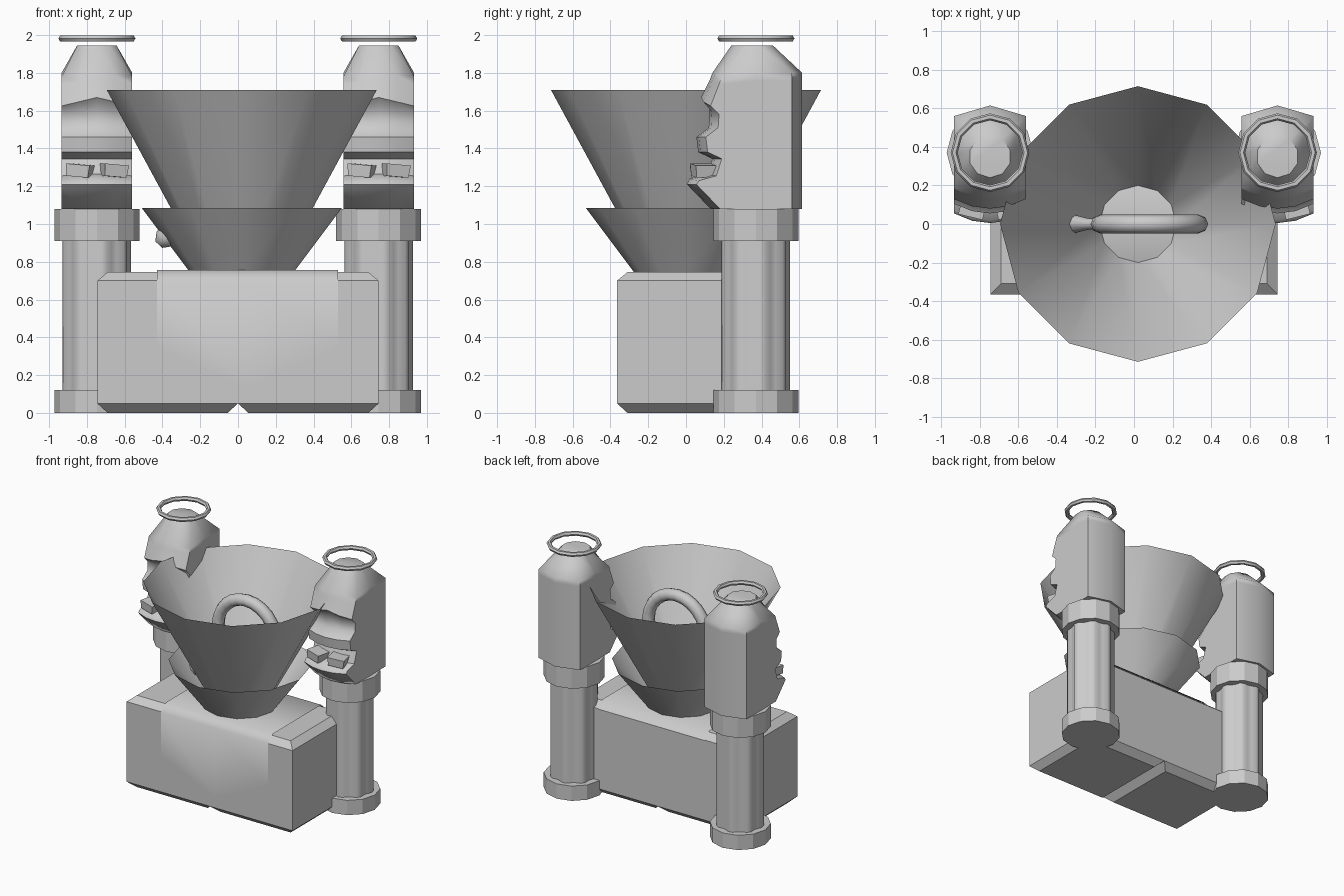
import bpy, bmesh
from math import sin, cos, pi, radians
from mathutils import Vector

if "Cube" in bpy.data.objects:
    bpy.data.objects.remove(bpy.data.objects["Cube"])

stone = bpy.data.materials.new("stone_grey")
stone.use_nodes = True
stone.diffuse_color = (0.6, 0.6, 0.6, 1)
stone.node_tree.nodes["Principled BSDF"].inputs["Base Color"].default_value = (0.6, 0.6, 0.6, 1)


def finish(ob, name, smooth):
    ob.name = name
    ob.data.materials.clear()
    ob.data.materials.append(stone)
    bpy.ops.object.select_all(action="DESELECT")
    ob.select_set(True)
    bpy.context.view_layer.objects.active = ob
    if smooth:
        bpy.ops.object.shade_smooth_by_angle(angle=radians(smooth))
    return ob


def loft(name, rings, loc=(0, 0, 0), caps=True, smooth=0, closed=True):
    """Skin a stack of point rings."""
    bm = bmesh.new()
    rows = [[bm.verts.new(p) for p in ring] for ring in rings]
    n = len(rows[0])
    for a, b in zip(rows, rows[1:]):
        for i in range(n if closed else n - 1):
            j = (i + 1) % n
            bm.faces.new((a[i], a[j], b[j], b[i]))
    if caps:
        bm.faces.new(rows[0][::-1])
        bm.faces.new(rows[-1])
    bmesh.ops.recalc_face_normals(bm, faces=bm.faces)
    mesh = bpy.data.meshes.new(name)
    bm.to_mesh(mesh)
    bm.free()
    ob = bpy.data.objects.new(name, mesh)
    ob.location = loc
    bpy.context.collection.objects.link(ob)
    return finish(ob, name, smooth)


def circle(r, z, n=12):
    return [(r * cos(2 * pi * i / n), r * sin(2 * pi * i / n), z) for i in range(n)]


def rect(x0, x1, y, z, inset=0):
    x0, x1, y = x0 + inset, x1 - inset, y - inset
    return [(x0, -y, z), (x1, -y, z), (x1, y, z), (x0, y, z)]


def torus(name, loc, major, minor, n, m, rot=(0, 0, 0), smooth=0):
    bpy.ops.mesh.primitive_torus_add(location=loc, rotation=rot, major_radius=major,
                                     minor_radius=minor, major_segments=n, minor_segments=m)
    return finish(bpy.context.object, name, smooth)


# Chamfered chest with two feet leaving a V groove between them
W, D, C = 0.745, 0.365, 0.055
loft("chest", [rect(-W, W, D, 0.05), rect(-W, W, D, 0.70), rect(-W, W, D, 0.745, C)])
loft("right_foot", [rect(-W, 0, D, 0, C), rect(-W, 0, D, 0.05)])
loft("left_foot", [rect(0, W, D, 0, C), rect(0, W, D, 0.05)])

# Pointed cloth draped over the chest
drape = [(0.372, 0.70), (0.31, 0.757), (-0.31, 0.757), (-0.372, 0.70)]
rows = [[(x, y, z) for x in (-0.43, 0.05, 0.53)] for y, z in drape]
rows.append([(-0.43, -0.372, 0.35), (0.05, -0.372, 0.135), (0.53, -0.372, 0.35)])
loft("cloth", rows, caps=False, smooth=50, closed=False)

# Two nested open funnels
loft("lower_funnel", [circle(0.275, 0.745), circle(0.53, 1.085)], (0.02, 0, 0), False, 40)
loft("upper_funnel", [circle(0.2, 0.76), circle(0.715, 1.71)], (0.02, 0, 0), False, 40)

# Upright ring in the funnel, with a flared knob poking through the wall
torus("ring", (0.08, 0, 1.345), 0.257, 0.048, 24, 8, (pi / 2, 0, 0), 60)
knob = loft("knob", [circle(r, z, 8) for r, z in
                     ((0.025, 0), (0.03, 0.1), (0.06, 0.27), (0.055, 0.32), (0.025, 0.36))],
            (-0.17, 0, 1.15), smooth=60)
knob.rotation_mode = "QUATERNION"
knob.rotation_quaternion = Vector((0, 0, 1)).rotation_difference(Vector((-0.26, 0, -0.27)))


def fluted(z):
    pts = []
    for i in range(32):
        r = (0.182, 0.182, 0.165, 0.165)[i % 4]
        a = 2 * pi * (i + 0.5) / 32
        pts.append((r * cos(a), r * sin(a), z))
    return pts


def head_ring(z, front, back=0.245, half=0.187, drop=0.0):
    """Wedge-fronted plan, with the front corners set back and lowered by drop."""
    side = [(half, back - 0.055, z), (half, 0, z), (half, front + 0.05, z - drop),
            (half * 0.5, front + 0.012, z - drop / 2)]
    mirror = [(-x, y, h) for x, y, h in reversed(side)]
    return [(0, back, z)] + side + [(0, front, z)] + mirror


# Face profile from chin to forehead: height, front, corner drop
face = [(1.08, -0.24, 0), (1.21, -0.365, 0), (1.24, -0.35, 0.01), (1.265, -0.26, 0.01),
        (1.345, -0.23, 0), (1.38, -0.305, 0), (1.46, -0.315, 0), (1.51, -0.25, 0),
        (1.61, -0.245, 0.03), (1.67, -0.29, 0.045), (1.76, -0.245, 0.02), (1.80, -0.23, 0.02)]

for side, x in (("right", -0.747), ("left", 0.745)):
    at = (x, 0.37, 0)
    # Fluted column
    loft(side + "_column_base", [circle(0.225, 0), circle(0.225, 0.12)], at, smooth=25)
    loft(side + "_column_shaft", [fluted(0.12), fluted(0.91)], at, smooth=50)
    loft(side + "_column_cap", [circle(0.225, 0.91), circle(0.225, 1.08)], at, smooth=25)
    # Carved head with a tapered crown
    rings = [head_ring(z, f, drop=d) for z, f, d in face]
    crown = [(0.11 * sin(2 * pi * i / 10), 0.11 * cos(2 * pi * i / 10) - 0.02, 1.945)
             for i in range(10)]
    loft(side + "_head", rings + [crown], at, smooth=50)
    # Two teeth following the wedge of the mouth
    for s in (-1, 1):
        tooth = loft(side + "_tooth", [rect(-0.065, 0.065, 0.06, -0.035, 0.006),
                                       rect(-0.065, 0.065, 0.06, 0.03)],
                     (x + s * 0.09, 0.095, 1.285))
        tooth.rotation_euler = (0, radians(5), s * radians(14))
    # Halo
    torus(side + "_halo", (x, 0.37, 1.982), 0.186, 0.018, 12, 6, smooth=40)
